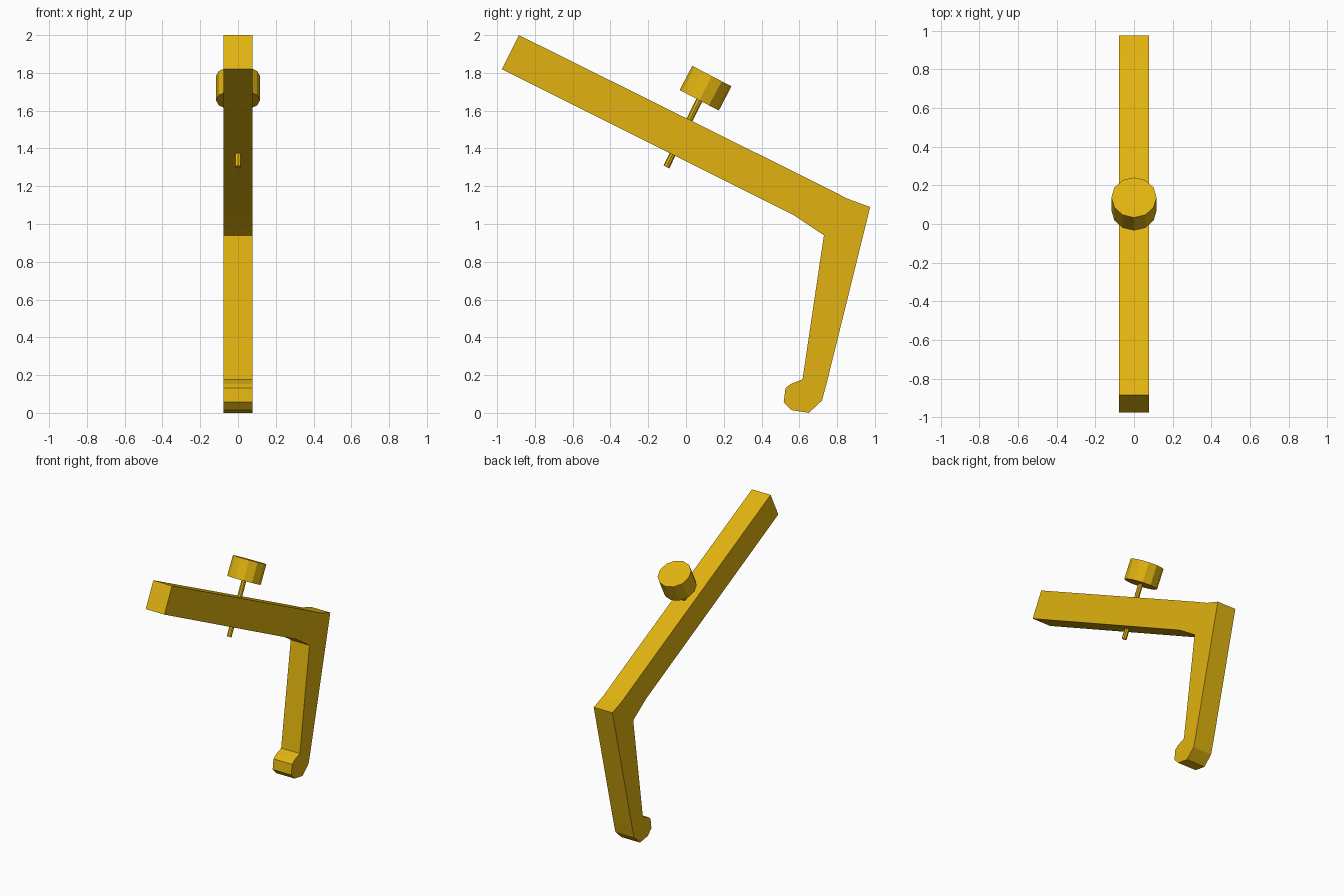
import bpy, bmesh
from mathutils import Vector

if "Cube" in bpy.data.objects:
    bpy.data.objects.remove(bpy.data.objects["Cube"])

gold = bpy.data.materials.new("gold yellow")
gold.diffuse_color = (0.75, 0.45, 0.005, 1)
gold.use_nodes = True
gold.node_tree.nodes["Principled BSDF"].inputs["Base Color"].default_value = gold.diffuse_color


def make_object(name, bm):
    bmesh.ops.recalc_face_normals(bm, faces=bm.faces)
    mesh = bpy.data.meshes.new(name)
    bm.to_mesh(mesh)
    bm.free()
    mesh.materials.append(gold)
    obj = bpy.data.objects.new(name, mesh)
    bpy.context.collection.objects.link(obj)
    return obj


def cylinder(name, start, end, radius, sides):
    start, end = Vector(start), Vector(end)
    axis = end - start
    bm = bmesh.new()
    bmesh.ops.create_cone(bm, cap_ends=True, segments=sides,
                          radius1=radius, radius2=radius, depth=axis.length)
    # Tilt about x only, so the facets stay symmetric left to right
    turn = Vector((0, 0, 1)).rotation_difference(axis)
    for v in bm.verts:
        v.co = turn @ v.co + (start + end) / 2
    return make_object(name, bm)


# Bent arm: side outline (y, z) extruded across x
HALF_WIDTH = 0.077
outline = [(-0.885, 2.0), (-0.975, 1.82), (0.57, 1.047), (0.73, 0.94),
           (0.617, 0.178), (0.555, 0.153), (0.527, 0.132), (0.517, 0.057),
           (0.557, 0.015), (0.65, 0.0), (0.72, 0.065), (0.745, 0.158),
           (0.975, 1.09), (0.857, 1.133), (0.71, 1.208)]
bm = bmesh.new()
face = bm.faces.new([bm.verts.new((-HALF_WIDTH, y, z)) for y, z in outline])
extruded = bmesh.ops.extrude_face_region(bm, geom=[face], use_keep_orig=True)
bmesh.ops.translate(bm, vec=(2 * HALF_WIDTH, 0, 0),
                    verts=[v for v in extruded["geom"] if isinstance(v, bmesh.types.BMVert)])
make_object("bent_arm", bm)

# Adjusting screw through the arm, with its round knob
knob_base = (0, 0.07, 1.655)
cylinder("screw_rod", (0, -0.104, 1.302), knob_base, 0.017, 8)
cylinder("screw_knob", knob_base, (0, 0.137, 1.783), 0.117, 12)
